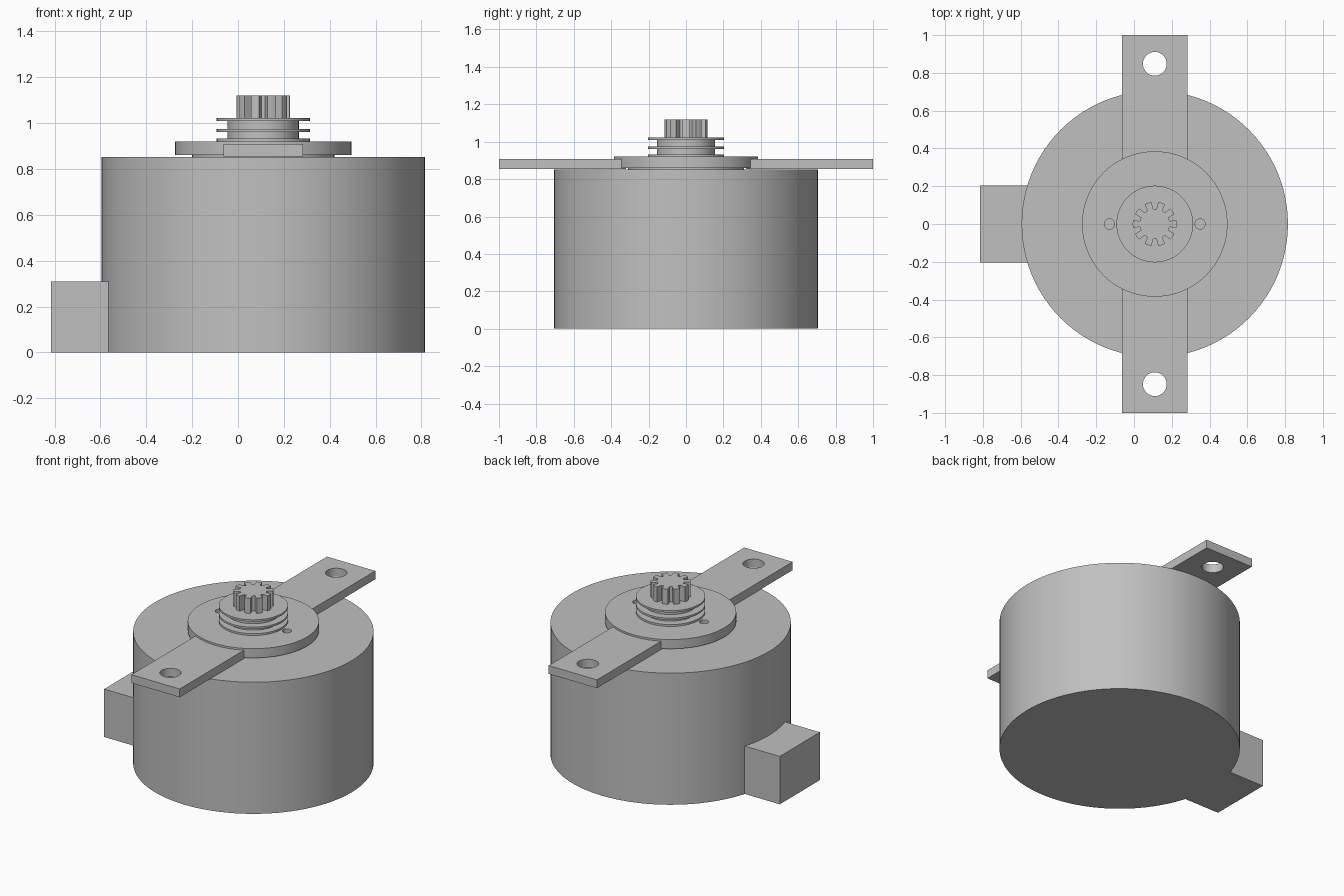
import bpy, bmesh, math

if "Cube" in bpy.data.objects:
    bpy.data.objects.remove(bpy.data.objects["Cube"])

CX = 0.11  # shaft axis offset

grey = bpy.data.materials.new("plain grey")
grey.diffuse_color = (0.53, 0.53, 0.53, 1)
grey.use_nodes = True
grey.node_tree.nodes["Principled BSDF"].inputs["Base Color"].default_value = grey.diffuse_color


def finish(ob, name):
    ob.name = name
    ob.data.materials.clear()
    ob.data.materials.append(grey)
    bpy.ops.object.select_all(action='DESELECT')
    ob.select_set(True)
    bpy.context.view_layer.objects.active = ob
    bpy.ops.object.shade_smooth_by_angle(angle=math.radians(30))
    return ob


def prism(name, pts, z0, z1):
    """Extrude a closed outline upward."""
    bm = bmesh.new()
    low = [bm.verts.new((x, y, z0)) for x, y in pts]
    top = [bm.verts.new((x, y, z1)) for x, y in pts]
    n = len(pts)
    bm.faces.new(low[::-1])
    bm.faces.new(top)
    for i in range(n):
        j = (i + 1) % n
        bm.faces.new((low[i], low[j], top[j], top[i]))
    me = bpy.data.meshes.new(name)
    bm.to_mesh(me)
    bm.free()
    ob = bpy.data.objects.new(name, me)
    bpy.context.collection.objects.link(ob)
    return finish(ob, name)


def circle(x, y, r, n=64):
    return [(x + r * math.cos(2 * math.pi * i / n),
             y + r * math.sin(2 * math.pi * i / n)) for i in range(n)]


def rect(x0, x1, y0, y1):
    return [(x0, y0), (x1, y0), (x1, y1), (x0, y1)]


def drill(ob, x, y, r, z0, z1):
    """Cut a round hole and remove the cutter."""
    cut = prism("cutter", circle(x, y, r, 32), z0, z1)
    cut.hide_render = True
    mod = ob.modifiers.new("hole", 'BOOLEAN')
    mod.operation = 'DIFFERENCE'
    mod.solver = 'EXACT'
    mod.object = cut
    bpy.context.view_layer.objects.active = ob
    bpy.ops.object.modifier_apply(modifier=mod.name)
    bpy.data.objects.remove(cut, do_unlink=True)


# Motor can and the connector box on its side
prism("motor_body", circle(CX, 0, 0.705, 96), 0, 0.852)
prism("connector_box", rect(-0.815, -0.5, -0.205, 0.205), 0, 0.31)

# Mounting disc on a low riser, with two small screw holes
prism("disc_riser", circle(CX, 0, 0.31), 0.852, 0.862)
disc = prism("mounting_disc", circle(CX, 0, 0.385, 96), 0.86, 0.92)
for s in (-1, 1):
    drill(disc, CX + s * 0.24, 0, 0.027, 0.87, 1.0)
finish(disc, "mounting_disc")

# Mounting arms with bolt holes
for s, side in ((-1, "front"), (1, "back")):
    ya, yb = sorted((s * 0.32, s * 1.0))
    arm = prism(side + "_arm", rect(CX - 0.173, CX + 0.173, ya, yb), 0.854, 0.908)
    drill(arm, CX, s * 0.848, 0.063, 0.7, 1.0)
    finish(arm, side + "_arm")

# Pulley hub with three thin flanges
prism("pulley_hub", circle(CX, 0, 0.155), 0.915, 1.015)
for i, z in enumerate((0.92, 0.962, 1.01)):
    prism("pulley_flange_%d" % (i + 1), circle(CX, 0, 0.203), z, z + 0.012)

# Ten-tooth pinion on top
teeth = []
for k in range(10):
    for deg, r in ((-12, 0.08), (-9, 0.1165), (0, 0.1175), (9, 0.1165), (12, 0.08)):
        a = math.radians(36 * k + deg)
        teeth.append((CX + r * math.cos(a), r * math.sin(a)))
prism("pinion", teeth, 1.015, 1.12)
